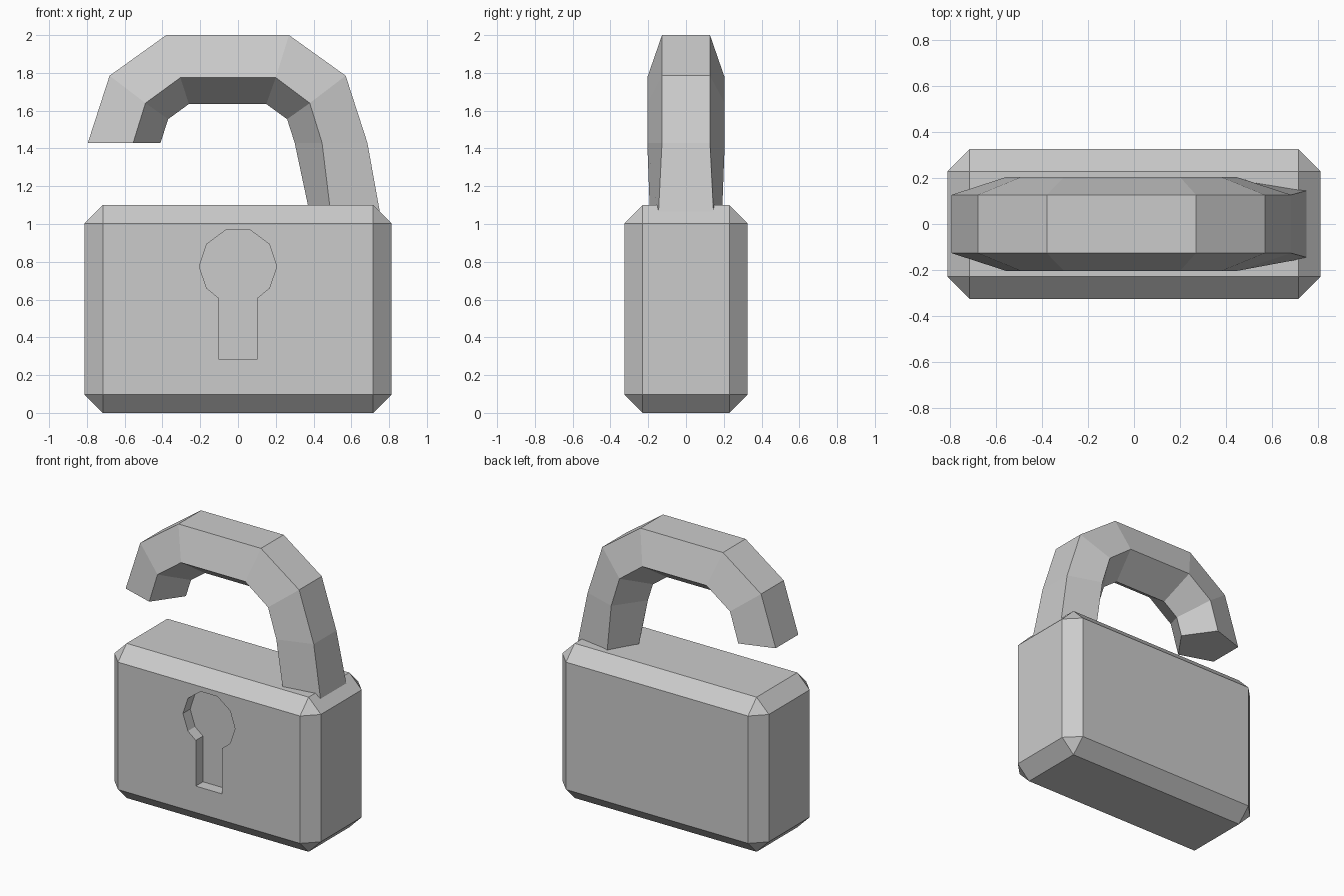
import bpy, math

if "Cube" in bpy.data.objects:
    bpy.data.objects.remove(bpy.data.objects["Cube"])


def mesh_object(name, verts, faces):
    mesh = bpy.data.meshes.new(name)
    mesh.from_pydata(verts, [], faces)
    mesh.update()
    obj = bpy.data.objects.new(name, mesh)
    bpy.context.collection.objects.link(obj)
    # consistent outward normals
    bpy.context.view_layer.objects.active = obj
    bpy.ops.object.select_all(action='DESELECT')
    obj.select_set(True)
    bpy.ops.object.mode_set(mode='EDIT')
    bpy.ops.mesh.select_all(action='SELECT')
    bpy.ops.mesh.normals_make_consistent(inside=False)
    bpy.ops.object.mode_set(mode='OBJECT')
    return obj


def loft(name, rings):
    """Skin a list of equal-length closed rings and cap both ends."""
    n = len(rings[0])
    verts = [p for ring in rings for p in ring]
    faces = [(r * n + i, r * n + (i + 1) % n, (r + 1) * n + (i + 1) % n, (r + 1) * n + i)
             for r in range(len(rings) - 1) for i in range(n)]
    faces += [tuple(range(n)), tuple(range(len(verts) - n, len(verts)))]
    return mesh_object(name, verts, faces)


# Chamfered lock body
bpy.ops.mesh.primitive_cube_add(size=1, location=(0, 0, 0.55))
body = bpy.context.object
body.name = "lock_body"
body.scale = (1.626, 0.652, 1.1)
bpy.ops.object.transform_apply(location=False, rotation=False, scale=True)
bevel = body.modifiers.new("chamfer", 'BEVEL')
bevel.width = 0.097
bevel.segments = 1

# Keyhole cutter: ten-sided head with a straight slot below
half = [(0.104, 0.285), (0.104, 0.61), (0.166, 0.66),
        (0.205, 0.775), (0.166, 0.893), (0.065, 0.968)]
outline = half + [(-x, z) for x, z in reversed(half)]
cutter = loft("keyhole_cutter", [[(x, y, z) for x, z in outline] for y in (-0.45, -0.245)])
cutter.hide_render = True
cutter.hide_set(True)
cut = body.modifiers.new("keyhole", 'BOOLEAN')
cut.operation = 'DIFFERENCE'
cut.solver = 'EXACT'
cut.object = cutter

# Open shackle: five-sided section, outer edge / side ridge / inner ridge per station
# (outer x, z, side x, z, inner x, z, outer half-width, side half-width)
stations = [
    (-0.795, 1.43, -0.555, 1.43, -0.41, 1.43, 0.127, 0.205),
    (-0.68, 1.785, -0.49, 1.64, -0.37, 1.555, 0.127, 0.205),
    (-0.38, 2.0, -0.305, 1.775, -0.26, 1.635, 0.127, 0.205),
    (0.27, 2.0, 0.20, 1.775, 0.15, 1.635, 0.127, 0.205),
    (0.57, 1.785, 0.38, 1.64, 0.26, 1.555, 0.127, 0.205),
    (0.685, 1.43, 0.445, 1.43, 0.30, 1.43, 0.127, 0.205),
    (0.757, 1.03, 0.494, 1.03, 0.385, 1.03, 0.147, 0.19),
]
shackle = loft("shackle", [
    [(ox, -ow, oz), (ox, ow, oz), (sx, sw, sz), (ix, 0, iz), (sx, -sw, sz)]
    for ox, oz, sx, sz, ix, iz, ow, sw in stations])
